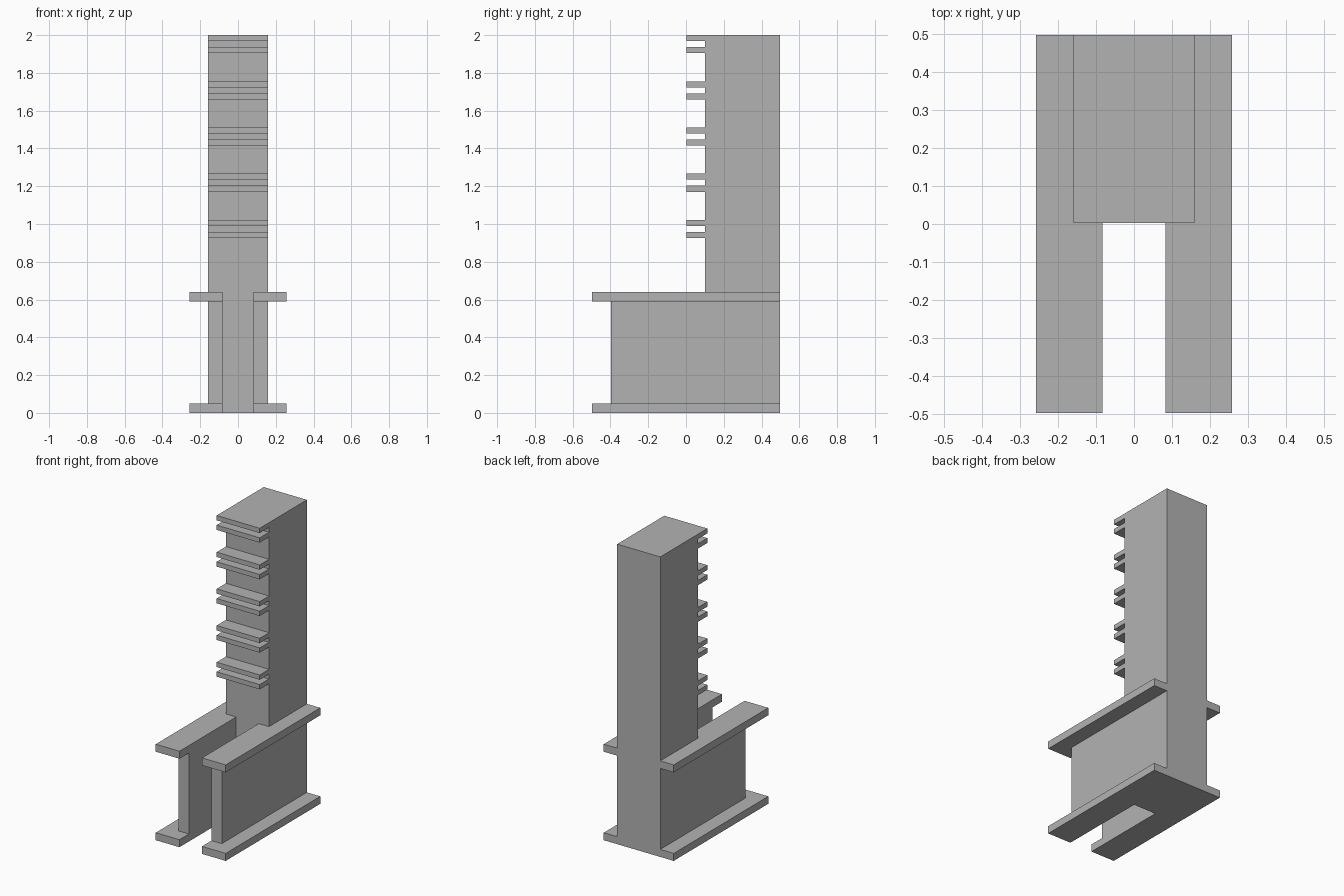
import bpy
import bmesh
from mathutils import Vector

if "Cube" in bpy.data.objects:
    bpy.data.objects.remove(bpy.data.objects["Cube"], do_unlink=True)

grey = bpy.data.materials.new("plain grey")
grey.use_nodes = True
grey.diffuse_color = (0.45, 0.45, 0.45, 1)
grey.node_tree.nodes["Principled BSDF"].inputs["Base Color"].default_value = grey.diffuse_color


def prism(name, points, direction):
    """Extrude a closed outline of 3D points along a direction."""
    bm = bmesh.new()
    face = bm.faces.new([bm.verts.new(p) for p in points])
    result = bmesh.ops.extrude_face_region(bm, geom=[face], use_keep_orig=True)
    moved = [v for v in result["geom"] if isinstance(v, bmesh.types.BMVert)]
    bmesh.ops.translate(bm, verts=moved, vec=Vector(direction))
    bmesh.ops.recalc_face_normals(bm, faces=bm.faces)
    mesh = bpy.data.meshes.new(name)
    bm.to_mesh(mesh)
    bm.free()
    mesh.materials.append(grey)
    obj = bpy.data.objects.new(name, mesh)
    bpy.context.collection.objects.link(obj)
    return obj


INNER, COLUMN, OUTER = 0.083, 0.159, 0.258   # half widths
BACK, COLUMN_FRONT, FIN_FRONT = 0.498, 0.1, 0.002
WEB_FRONT = -0.398
TOP, RAIL_TOP, PLATE = 2.0, 0.64, 0.05
FIN, GAP, PITCH = 0.032, 0.032, 0.2445

# Column with five pairs of thin fins, as one side profile
profile = [(BACK, 0), (BACK, TOP)]
for pair in range(5):
    for row in range(2):
        z = TOP - pair * PITCH - row * (FIN + GAP)
        if z < TOP:
            profile.append((COLUMN_FRONT, z))
        profile += [(FIN_FRONT, z), (FIN_FRONT, z - FIN), (COLUMN_FRONT, z - FIN)]
profile.append((COLUMN_FRONT, 0))
prism("finned_column", [(-COLUMN, y, z) for y, z in profile], (2 * COLUMN, 0, 0))

# Channel rails on either side: lower plate, web and upper plate
plate = [(INNER, -BACK), (OUTER, -BACK), (OUTER, BACK),
         (COLUMN, BACK), (COLUMN, COLUMN_FRONT), (INNER, COLUMN_FRONT)]
web = [(INNER, WEB_FRONT), (COLUMN, WEB_FRONT),
       (COLUMN, COLUMN_FRONT), (INNER, COLUMN_FRONT)]
for side, sign in (("left", 1), ("right", -1)):
    for part, outline, low, high in (
            ("lower_plate", plate, 0, PLATE),
            ("web", web, PLATE, RAIL_TOP - PLATE),
            ("upper_plate", plate, RAIL_TOP - PLATE, RAIL_TOP)):
        prism(f"{side}_{part}", [(sign * x, y, low) for x, y in outline],
              (0, 0, high - low))
